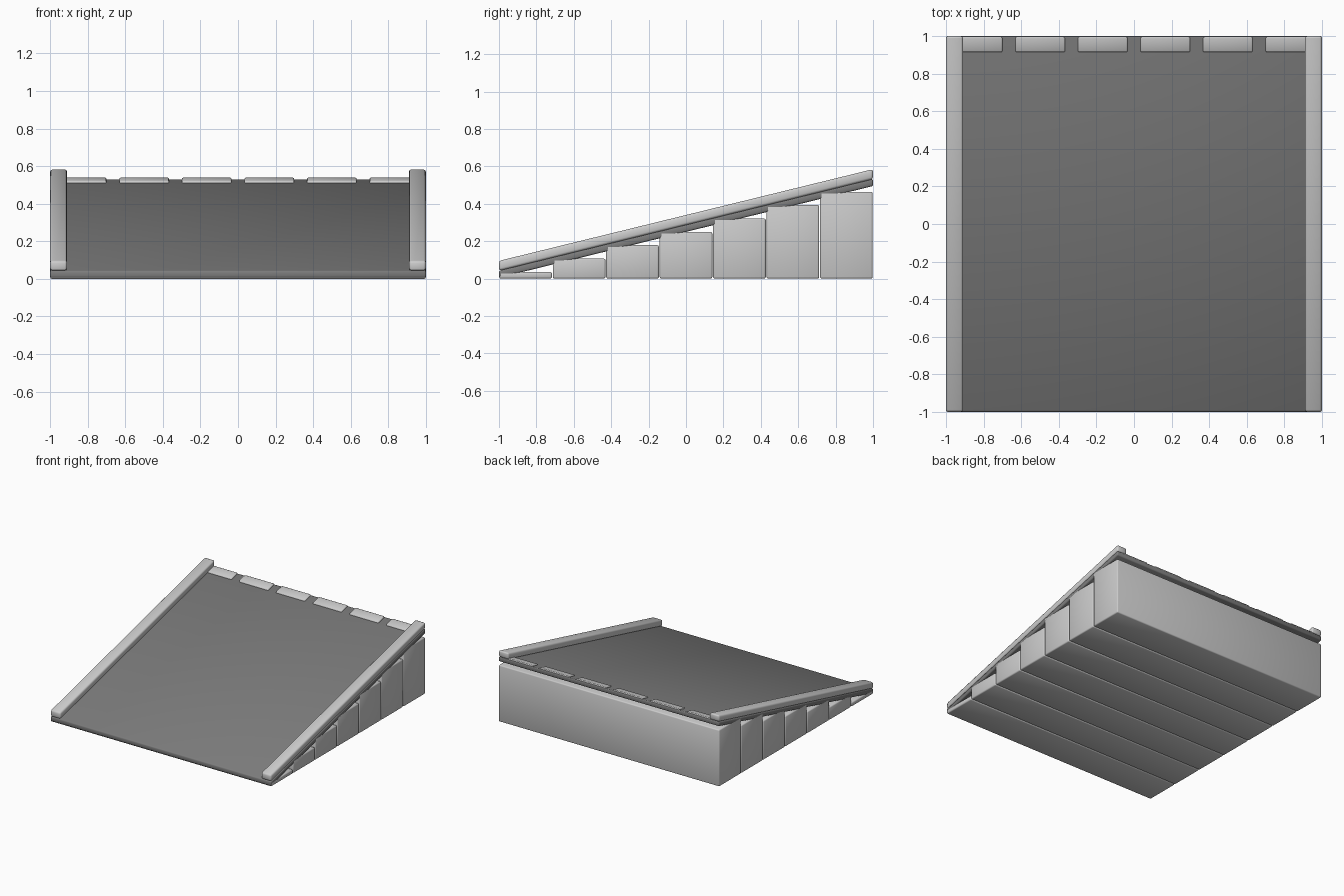
import bpy, bmesh

if "Cube" in bpy.data.objects:
    bpy.data.objects.remove(bpy.data.objects["Cube"])

SLOPE = 0.245


def ramp_z(y):
    return 0.25 + SLOPE * y


def prism(name, x0, x1, profile, bevel):
    """Extrude a (y, z) profile along x, with rounded edges and soft shading."""
    bm = bmesh.new()
    face = bm.faces.new([bm.verts.new((x0, y, z)) for y, z in profile])
    ext = bmesh.ops.extrude_face_region(bm, geom=[face])
    moved = [g for g in ext["geom"] if isinstance(g, bmesh.types.BMVert)]
    bmesh.ops.translate(bm, verts=moved, vec=(x1 - x0, 0, 0))
    bmesh.ops.recalc_face_normals(bm, faces=bm.faces)
    for f in bm.faces:
        f.smooth = True
    mesh = bpy.data.meshes.new(name)
    bm.to_mesh(mesh)
    bm.free()
    ob = bpy.data.objects.new(name, mesh)
    bpy.context.collection.objects.link(ob)
    mod = ob.modifiers.new("rounded_edges", "BEVEL")
    mod.width = bevel
    mod.segments = 2
    mod.limit_method = "ANGLE"
    return ob


def sloped(name, x0, x1, y0, y1, low, high, bevel):
    """Slab parallel to the ramp, between two heights above its base line."""
    return prism(name, x0, x1, [(y0, ramp_z(y0) + low), (y1, ramp_z(y1) + low),
                                (y1, ramp_z(y1) + high), (y0, ramp_z(y0) + high)], bevel)


# Stepped support blocks under the ramp
N = 7
for i in range(N):
    y0 = -1 + 2 * i / N + 0.002
    y1 = -1 + 2 * (i + 1) / N - 0.002
    h = (i + 0.5) * 0.5 / N
    prism(f"support_block_{i + 1}", -1, 1, [(y0, 0), (y1, 0), (y1, h), (y0, h)], 0.009)

# Dark ramp deck
deck = sloped("ramp_deck", -1, 1, -1, 1, 0.0, 0.037, 0.008)
dark = bpy.data.materials.new("dark_grey")
dark.diffuse_color = (0.2, 0.2, 0.2, 1)
dark.use_nodes = True
dark.node_tree.nodes["Principled BSDF"].inputs["Base Color"].default_value = dark.diffuse_color
deck.data.materials.append(dark)

# Side rails
for side, x0 in (("left", -1), ("right", 0.91)):
    sloped(f"{side}_rail", x0, x0 + 0.09, -1, 1, 0.037, 0.09, 0.012)

# Dashed edge strips along the top lip
for i in range(6):
    xc = (i - 2.5) * 0.333
    sloped(f"lip_strip_{i + 1}", xc - 0.132, xc + 0.132, 0.915, 0.995, 0.025, 0.047, 0.007)
